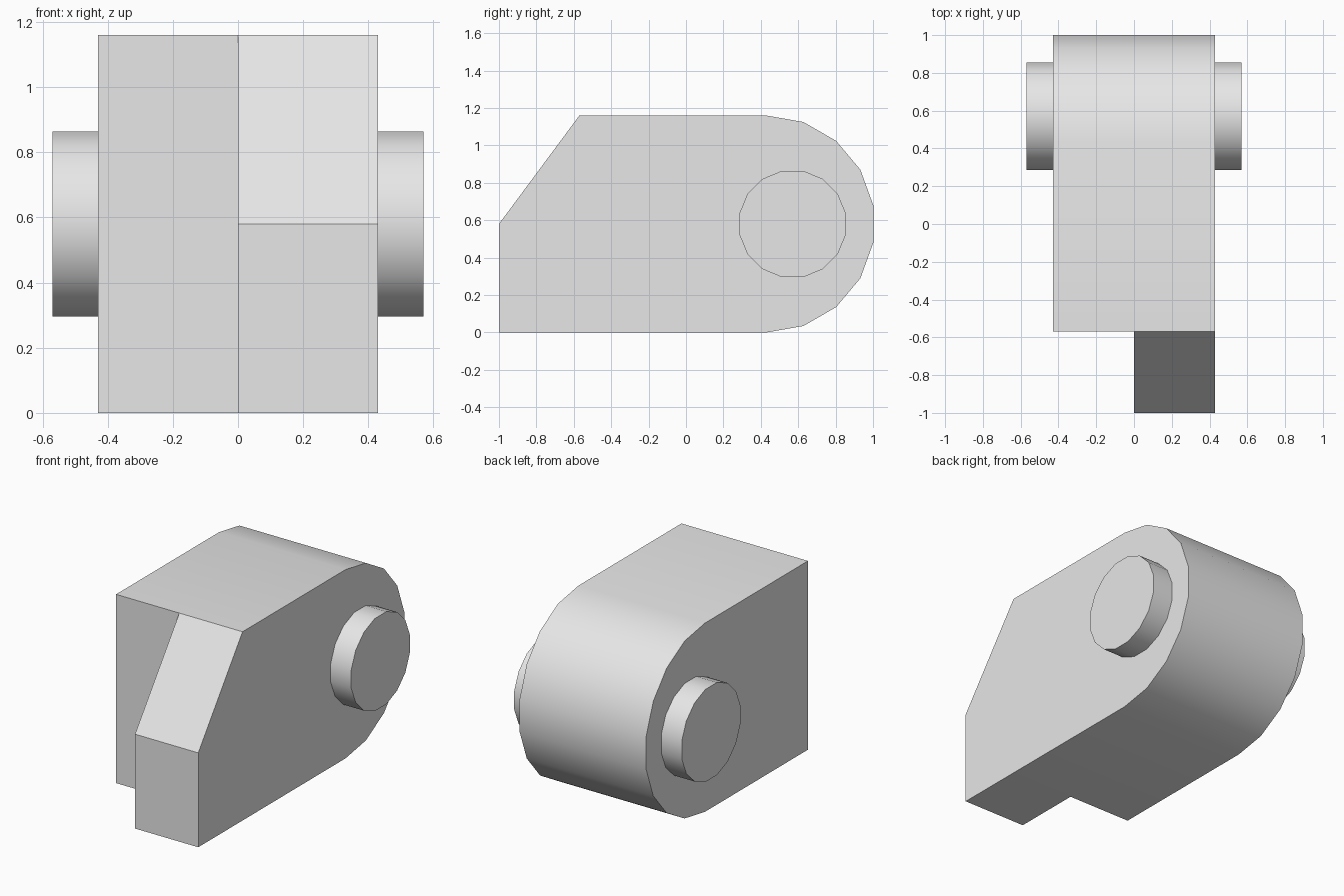
import bpy
import bmesh
from math import radians, sin, cos, pi
from mathutils import Matrix, Vector

old = bpy.data.objects.get("Cube")
if old:
    bpy.data.objects.remove(old, do_unlink=True)

HALF_W = 0.43      # half width of the body
R = 0.58           # radius of the rounded back
BACK_Y = 0.43      # centre of the rounded back
FRONT_Y = -0.57    # flat front of the body
NOSE_Y = -1.0      # front of the nose block

grey = bpy.data.materials.new("plain_grey")
grey.use_nodes = True
colour = (0.8, 0.8, 0.8, 1)
grey.diffuse_color = colour
grey.node_tree.nodes["Principled BSDF"].inputs["Base Color"].default_value = colour


def finish(name, bm):
    """Turn a bmesh into a smooth-by-angle object."""
    bmesh.ops.recalc_face_normals(bm, faces=bm.faces)
    mesh = bpy.data.meshes.new(name)
    bm.to_mesh(mesh)
    bm.free()
    mesh.materials.append(grey)
    obj = bpy.data.objects.new(name, mesh)
    bpy.context.collection.objects.link(obj)
    bpy.ops.object.select_all(action="DESELECT")
    obj.select_set(True)
    bpy.context.view_layer.objects.active = obj
    bpy.ops.object.shade_smooth_by_angle(angle=radians(30))
    return obj


# Body: side profile with a half-round back, extruded across the width
bm = bmesh.new()
profile = [(FRONT_Y, 0), (FRONT_Y, 2 * R)]
for i in range(10):
    a = pi / 2 - i * pi / 9
    profile.append((BACK_Y + R * cos(a), R + R * sin(a)))
side = bm.faces.new([bm.verts.new((-HALF_W, y, z)) for y, z in profile])
ext = bmesh.ops.extrude_face_region(bm, geom=[side])
bmesh.ops.translate(bm, vec=(2 * HALF_W, 0, 0),
                    verts=[g for g in ext["geom"] if isinstance(g, bmesh.types.BMVert)])
bmesh.ops.recalc_face_normals(bm, faces=bm.faces)

# Nose: split the front face in the middle and pull its left half forward
front = min(bm.faces, key=lambda f: f.calc_center_median().y)
bmesh.ops.bisect_plane(bm, geom=[front, *front.edges, *front.verts],
                       plane_co=(0, 0, 0), plane_no=(1, 0, 0))
half = next(f for f in bm.faces
            if f.normal.y < -0.9 and f.calc_center_median().x > 0.1)
nose = bmesh.ops.extrude_discrete_faces(bm, faces=[half])["faces"][0]
for v in nose.verts:
    v.co.y = NOSE_Y
    v.co.z = min(v.co.z, R)      # lowered top edge makes the slope
bmesh.ops.dissolve_limit(bm, angle_limit=radians(1), verts=bm.verts, edges=bm.edges)
finish("body", bm)

# Axle pin: a 16-sided cylinder sticking out on both sides
bm = bmesh.new()
place = (Matrix.Translation(Vector((0, 0.57, R)))
         @ Matrix.Rotation(pi / 2, 4, "Y") @ Matrix.Rotation(pi / 16, 4, "Z"))
bmesh.ops.create_cone(bm, cap_ends=True, segments=16, radius1=0.29, radius2=0.29,
                      depth=1.14, matrix=place)
finish("axle_pin", bm)
